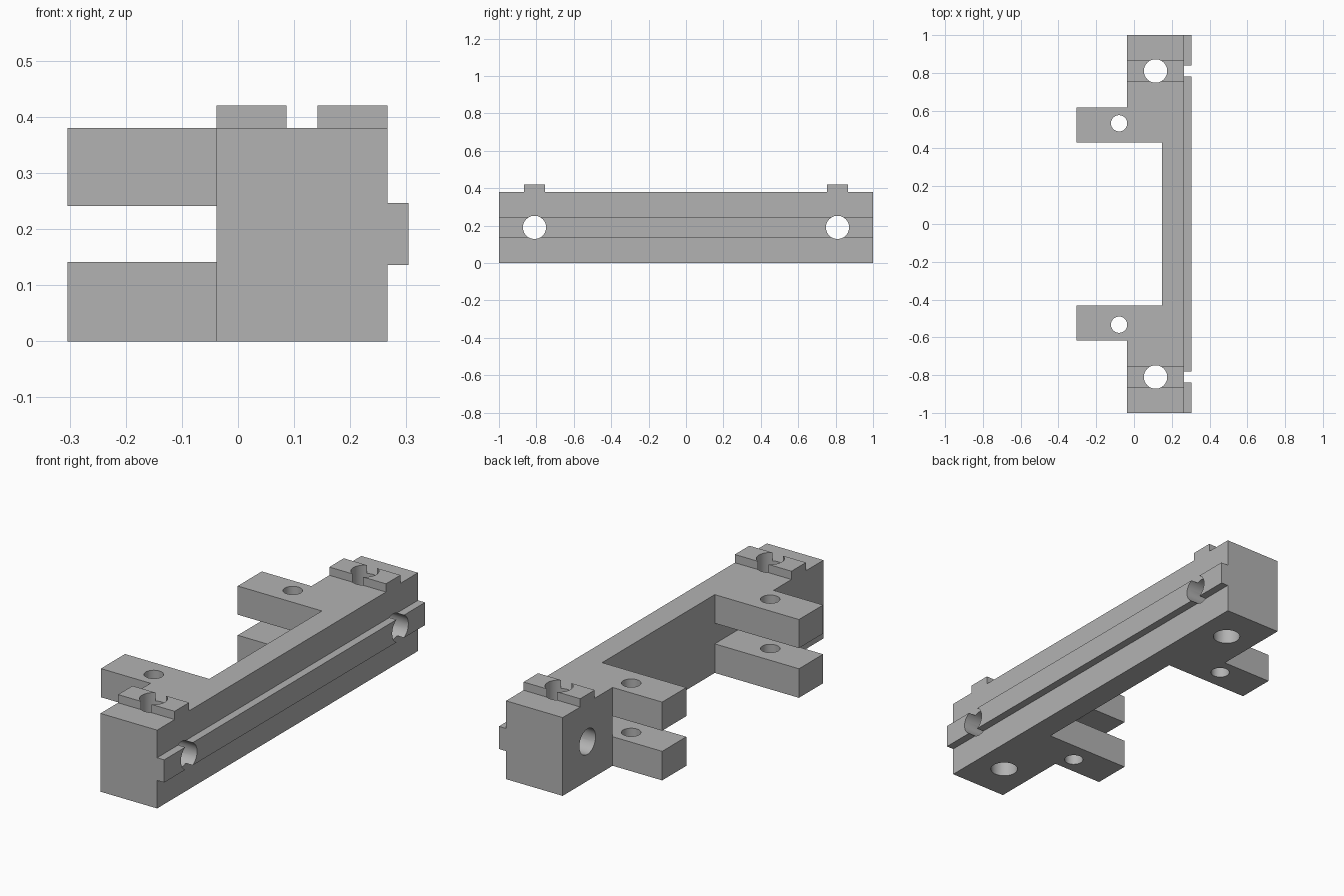
import bpy
import bmesh
import math
from mathutils import Matrix, Vector

default = bpy.data.objects.get("Cube")
if default:
    bpy.data.objects.remove(default, do_unlink=True)

metal = bpy.data.materials.new("plain grey")
metal.use_nodes = True
metal.diffuse_color = (0.45, 0.45, 0.45, 1)
metal.node_tree.nodes["Principled BSDF"].inputs["Base Color"].default_value = (0.45, 0.45, 0.45, 1)


def make_object(name, bm):
    bmesh.ops.recalc_face_normals(bm, faces=bm.faces)
    mesh = bpy.data.meshes.new(name)
    bm.to_mesh(mesh)
    bm.free()
    mesh.materials.append(metal)
    obj = bpy.data.objects.new(name, mesh)
    bpy.context.collection.objects.link(obj)
    return obj


def box(name, low, high):
    low, high = Vector(low), Vector(high)
    bm = bmesh.new()
    bmesh.ops.create_cube(bm, size=1, matrix=Matrix.Translation((low + high) / 2)
                          @ Matrix.Diagonal((*(high - low), 1)))
    return make_object(name, bm)


def drill(name, centre, radius, axis="Z"):
    bm = bmesh.new()
    turn = Matrix.Rotation(math.pi / 2, 4, "Y") if axis == "X" else Matrix()
    bmesh.ops.create_cone(bm, cap_ends=True, segments=64, radius1=radius, radius2=radius,
                          depth=2, matrix=Matrix.Translation(centre) @ turn)
    return make_object(name, bm)


def combine(target, tool, operation):
    tool.hide_render = True
    mod = target.modifiers.new(tool.name, "BOOLEAN")
    mod.operation, mod.solver, mod.object = operation, "EXACT", tool
    bpy.context.view_layer.objects.active = target
    bpy.ops.object.modifier_apply(modifier=mod.name)
    bpy.data.objects.remove(tool, do_unlink=True)


# Main dimensions
BACK, WEB, FACE, RAIL, LUG = -0.038, 0.148, 0.266, 0.304, -0.304
HEIGHT = 0.38
LUG_IN, LUG_OUT = 0.432, 0.617
HOLE_Y, HOLE_X, HOLE_Z = 0.81, 0.114, 0.191

# Bracket body: plan outline, mirrored front to back, then extruded upwards
half = [(FACE, 1), (BACK, 1), (BACK, LUG_OUT), (LUG, LUG_OUT), (LUG, LUG_IN), (WEB, LUG_IN)]
outline = half + [(x, -y) for x, y in reversed(half)]
bm = bmesh.new()
base = bm.faces.new([bm.verts.new((x, y, 0)) for x, y in outline])
grown = bmesh.ops.extrude_face_region(bm, geom=[base])["geom"]
bmesh.ops.translate(bm, vec=(0, 0, HEIGHT),
                    verts=[g for g in grown if isinstance(g, bmesh.types.BMVert)])
bracket = make_object("mounting_bracket", bm)

# Long locating rail on the outer face
combine(bracket, box("side_rail", (FACE - 0.02, -1, 0.136), (RAIL, 1, 0.246)), "UNION")

for side in (-1, 1):
    # Raised key across the top of each end block
    y = side * HOLE_Y
    combine(bracket, box("top_key", (BACK, y - 0.0555, HEIGHT - 0.02),
                         (FACE, y + 0.0555, HEIGHT + 0.04)), "UNION")
    # Slot that splits each lug into an upper and a lower arm
    mid, reach = side * (LUG_IN + LUG_OUT) / 2, (LUG_OUT - LUG_IN) / 2
    inner, outer = mid - side * (reach + 0.05), mid + side * reach
    combine(bracket, box("lug_slot", (LUG - 0.05, min(inner, outer), 0.141),
                         (WEB, max(inner, outer), 0.241)), "DIFFERENCE")
    # Bolt holes: vertical and crosswise in the end block, vertical in the lug
    combine(bracket, drill("end_hole", (HOLE_X, y, HOLE_Z), 0.062), "DIFFERENCE")
    combine(bracket, drill("cross_hole", (0, y, HOLE_Z), 0.062, "X"), "DIFFERENCE")
    combine(bracket, drill("lug_hole", (-0.079, side * 0.533, HOLE_Z), 0.043), "DIFFERENCE")

# Round holes shade smoothly, machined edges stay sharp
bpy.ops.object.select_all(action="DESELECT")
bracket.select_set(True)
bpy.context.view_layer.objects.active = bracket
bpy.ops.object.shade_smooth_by_angle(angle=math.radians(30))
